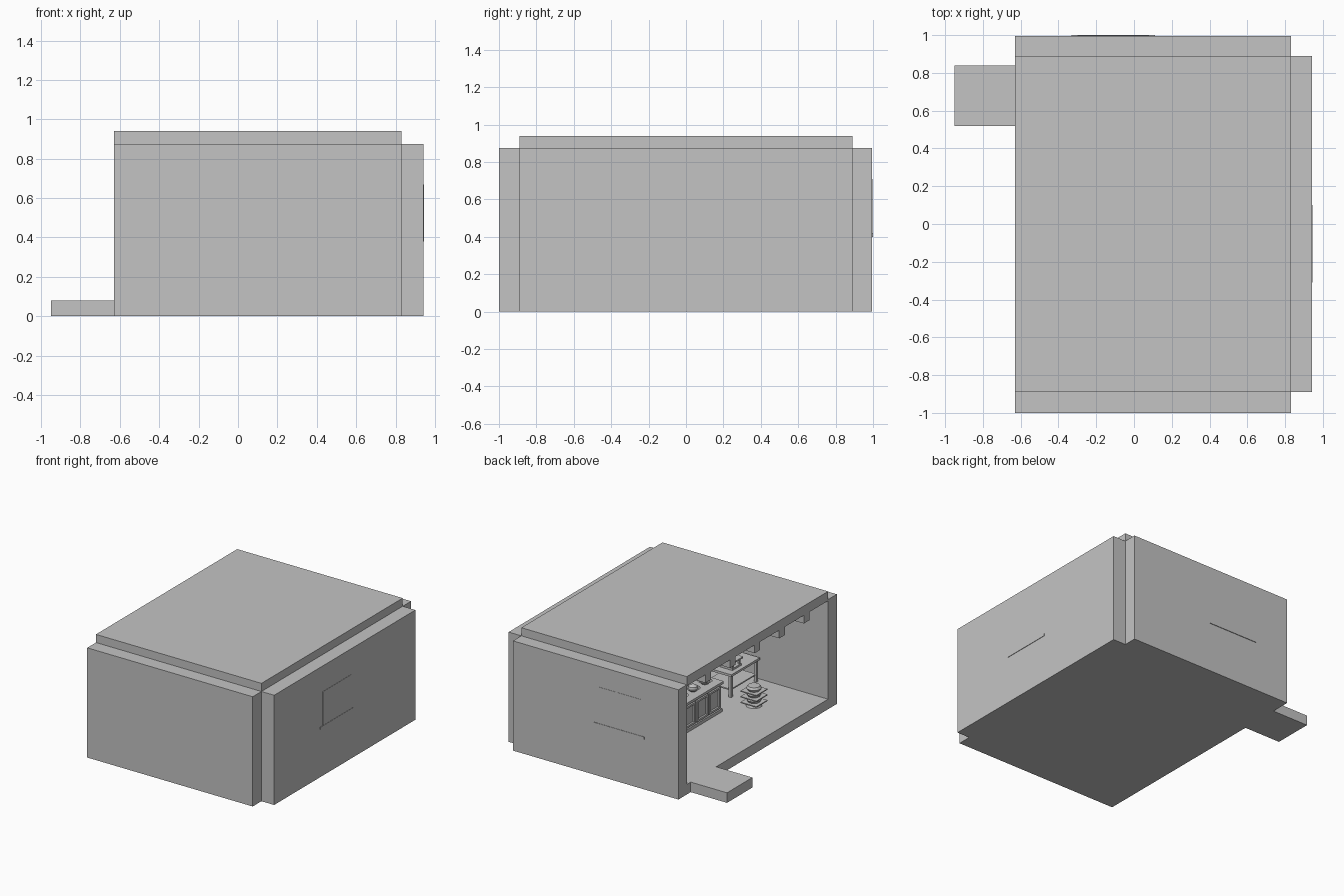
import bpy, bmesh
from mathutils import Matrix, Vector

cube = bpy.data.objects.get("Cube")
if cube:
    bpy.data.objects.remove(cube, do_unlink=True)

grey = bpy.data.materials.new("plain grey")
grey.use_nodes = True
colour = (0.55, 0.55, 0.55, 1)
grey.diffuse_color = colour
grey.node_tree.nodes["Principled BSDF"].inputs["Base Color"].default_value = colour


def finish(name, bm):
    mesh = bpy.data.meshes.new(name)
    bm.to_mesh(mesh)
    bm.free()
    mesh.materials.append(grey)
    obj = bpy.data.objects.new(name, mesh)
    bpy.context.collection.objects.link(obj)
    return obj


def box(name, x, y, z):
    """Box given by its (low, high) range on each axis."""
    bm = bmesh.new()
    size = [b - a for a, b in (x, y, z)]
    mid = [(a + b) / 2 for a, b in (x, y, z)]
    bmesh.ops.create_cube(bm, size=1, matrix=Matrix.Translation(mid) @ Matrix.Diagonal((*size, 1)))
    return finish(name, bm)


def block(name, x, y, z, w, d, h):
    """Box centred on x, y and standing on z."""
    return box(name, (x - w / 2, x + w / 2), (y - d / 2, y + d / 2), (z, z + h))


def lathe(name, x, y, z, profile, steps=16):
    """Revolve (radius, height) points about a vertical axis."""
    bm = bmesh.new()
    verts = [bm.verts.new((r, 0, h)) for r, h in profile]
    edges = [bm.edges.new(pair) for pair in zip(verts, verts[1:])]
    bmesh.ops.spin(bm, geom=verts + edges, cent=(0, 0, 0), axis=(0, 0, 1),
                   angle=6.283185, steps=steps)
    bmesh.ops.remove_doubles(bm, verts=bm.verts, dist=0.0002)
    bmesh.ops.recalc_face_normals(bm, faces=bm.faces)
    bmesh.ops.translate(bm, verts=bm.verts, vec=Vector((x, y, z)))
    return finish(name, bm)


# Room shell, open on the -x side
FLOOR, LEFT, RIGHT, SIDE = 0.08, 0.83, -0.63, 0.89
room_x, room_y = (RIGHT, LEFT), (-SIDE, SIDE)
box("floor", room_x, room_y, (0, FLOOR))
box("roof", room_x, room_y, (0.865, 0.94))
box("front_wall", room_x, (-1, -SIDE), (0, 0.875))
box("back_wall", room_x, (SIDE, 0.995), (0, 0.875))
box("left_wall", (LEFT, 0.942), room_y, (0, 0.875))
box("entry_step", (-0.95, RIGHT), (0.52, 0.84), (0, FLOOR))

# Ceiling beams
for i in range(-2, 3):
    y = i * 0.31
    box("ceiling_beam", room_x, (y - 0.035, y + 0.035), (0.80, 0.87))

# Windows through the walls, with wider sills
box("back_window", (-0.30, 0.08), (0.88, 0.997), (0.42, 0.71))
box("back_sill", (-0.33, 0.11), (0.87, 1.0), (0.40, 0.42))
box("left_window", (0.82, 0.944), (-0.28, 0.08), (0.40, 0.67))
box("left_sill", (0.81, 0.946), (-0.31, 0.10), (0.38, 0.40))

# Counter with framed doors facing the opening
COUNTER = 0.30
box("counter_body", (-0.11, 0.14), (-0.27, 0.36), (FLOOR, COUNTER))
box("counter_top", (-0.13, 0.16), (-0.29, 0.38), (COUNTER, COUNTER + 0.02))
box("counter_base", (-0.125, 0.15), (-0.28, 0.37), (FLOOR, FLOOR + 0.025))
for i in range(4):
    y = -0.19 + i * 0.157
    for side in (-1, 1):
        block("door_stile", -0.115, y + side * 0.062, 0.115, 0.02, 0.016, 0.17)
    for z in (0.115, 0.27):
        block("door_rail", -0.115, y, z, 0.02, 0.124, 0.015)

# Bowls and plates on the counter
dish = [(0, 0), (0.025, 0), (0.05, 0.02), (0.055, 0.022), (0.045, 0.024), (0.02, 0.012), (0, 0.012)]
lid = [(0.036, 0.02), (0.032, 0.037), (0.015, 0.048), (0, 0.05)]
for x, y in ((-0.04, -0.18), (-0.04, -0.03), (-0.04, 0.12), (0.07, -0.12), (0.07, 0.22)):
    lathe("dish", x, y, COUNTER + 0.02, dish)
    lathe("dish_cover", x, y, COUNTER + 0.02, lid)

# Work table near the front wall
TABLE = 0.25
box("table_top", (-0.05, 0.22), (-0.86, -0.50), (TABLE, TABLE + 0.018))
box("table_shelf", (-0.03, 0.20), (-0.84, -0.52), (0.13, 0.14))
for x in (-0.03, 0.20):
    for y in (-0.84, -0.52):
        block("table_leg", x, y, FLOOR, 0.022, 0.022, TABLE - FLOOR)

# Small stand on the table
block("stand_base", 0.04, -0.62, 0.268, 0.11, 0.11, 0.015)
block("stand_top", 0.04, -0.62, 0.325, 0.13, 0.13, 0.012)
for sx in (-1, 1):
    for sy in (-1, 1):
        block("stand_post", 0.04 + sx * 0.045, -0.62 + sy * 0.045, 0.28, 0.014, 0.014, 0.05)

# Hanging rods with shades above the work area
shade = [(0.008, 0.05), (0.015, 0.045), (0.045, 0), (0.04, 0), (0.008, 0.04)]
for y in (-0.72, -0.46, -0.16, 0.14):
    block("hanging_rod", 0.06, y, 0.48, 0.01, 0.01, 0.39)
    lathe("lamp_shade", 0.06, y, 0.44, shade, 12)

# Tiered rack of round tubs on square trays
for i in range(3):
    z = FLOOR + 0.025 + i * 0.045
    block("rack_tray", -0.25, -0.50, z, 0.14, 0.14, 0.008)
    lathe("rack_tub", -0.25, -0.50, z + 0.008,
          [(0, 0), (0.045, 0), (0.055, 0.018), (0.045, 0.036), (0, 0.037)])
lathe("rack_foot", -0.25, -0.50, FLOOR, [(0, 0), (0.06, 0), (0.05, 0.025), (0, 0.025)])
